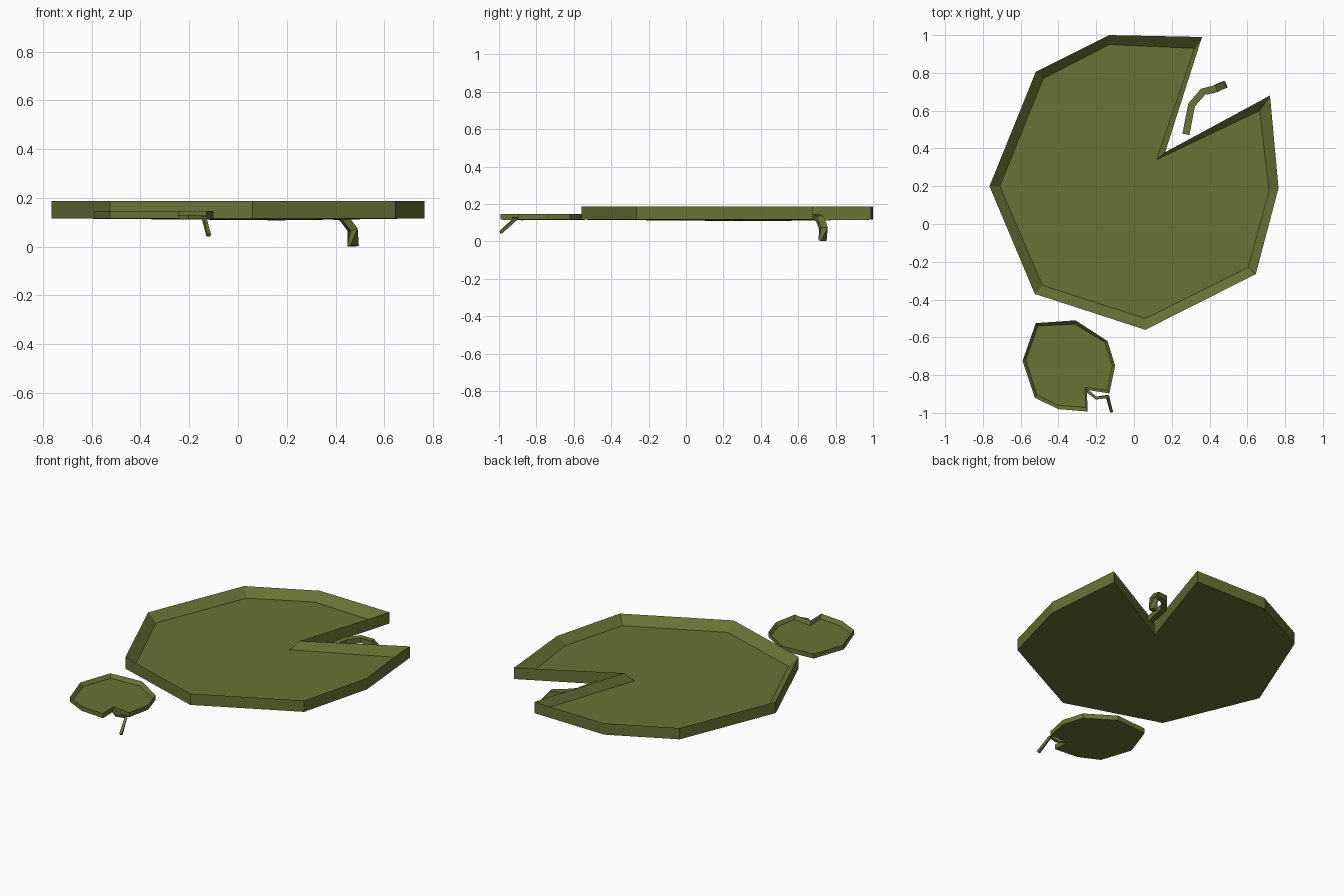
import bpy, bmesh
from mathutils import Vector

if "Cube" in bpy.data.objects:
    bpy.data.objects.remove(bpy.data.objects["Cube"])

green = bpy.data.materials.new("pad_green")
green.diffuse_color = (0.14, 0.17, 0.035, 1)
green.use_nodes = True
green.node_tree.nodes["Principled BSDF"].inputs["Base Color"].default_value = green.diffuse_color


def finish(bm, name):
    bmesh.ops.recalc_face_normals(bm, faces=bm.faces[:])
    mesh = bpy.data.meshes.new(name)
    bm.to_mesh(mesh)
    bm.free()
    mesh.materials.append(green)
    obj = bpy.data.objects.new(name, mesh)
    bpy.context.collection.objects.link(obj)


def bridge(bm, a, b):
    n = len(a)
    for i in range(n):
        j = (i + 1) % n
        bm.faces.new((a[i], a[j], b[j], b[i]))


def pad(name, rim, floor, z_bottom, z_floor, z_rim, dip):
    """Dished leaf; the last point of each outline is the notch apex."""
    bm = bmesh.new()
    low = [bm.verts.new((x, y, z_bottom)) for x, y in rim]
    top = [bm.verts.new((x, y, z_rim)) for x, y in rim]
    inner = [bm.verts.new((x, y, z_floor)) for x, y in floor]
    low[-1].co.z -= dip
    bridge(bm, low, top)
    bridge(bm, top, inner)
    # Floor and underside fan out from the notch
    for ring in (low, inner):
        for i in range(len(ring) - 2):
            bm.faces.new((ring[-1], ring[i], ring[i + 1]))
    finish(bm, name)


def stem(name, path, half_w, half_t):
    """Square tube swept along a bent path."""
    bm = bmesh.new()
    pts = [Vector(p) for p in path]
    rings = []
    for i, p in enumerate(pts):
        t = (pts[min(i + 1, len(pts) - 1)] - pts[max(i - 1, 0)]).normalized()
        side = t.cross(Vector((0, 0, 1))).normalized()
        up = side.cross(t)
        rings.append([bm.verts.new(p + side * half_w * a + up * half_t * b)
                      for a, b in ((-1, -1), (1, -1), (1, 1), (-1, 1))])
    for a, b in zip(rings, rings[1:]):
        bridge(bm, a, b)
    bm.faces.new(rings[0])
    bm.faces.new(rings[-1])
    finish(bm, name)


# Large leaf
pad("large_pad",
    [(0.36, 0.99), (-0.13, 1.0), (-0.52, 0.805), (-0.765, 0.2), (-0.525, -0.37),
     (0.06, -0.56), (0.645, -0.265), (0.765, 0.19), (0.72, 0.68), (0.165, 0.38)],
    [(0.32, 0.93), (-0.13, 0.95), (-0.48, 0.77), (-0.71, 0.2), (-0.485, -0.325),
     (0.06, -0.50), (0.605, -0.23), (0.715, 0.175), (0.665, 0.60), (0.12, 0.34)],
    0.116, 0.135, 0.187, 0.008)

# Small leaf
pad("small_pad",
    [(-0.245, -0.993), (-0.40, -0.98), (-0.525, -0.92), (-0.59, -0.725), (-0.52, -0.525),
     (-0.31, -0.51), (-0.14, -0.62), (-0.10, -0.75), (-0.13, -0.897), (-0.25, -0.878)],
    [(-0.255, -0.972), (-0.40, -0.96), (-0.515, -0.905), (-0.572, -0.72), (-0.508, -0.54),
     (-0.315, -0.53), (-0.155, -0.625), (-0.115, -0.75), (-0.14, -0.88), (-0.26, -0.865)],
    0.116, 0.124, 0.146, 0.003)

# Drooping stems in the notches
stem("large_stem",
     [(0.275, 0.475, 0.125), (0.305, 0.63, 0.128), (0.365, 0.70, 0.13),
      (0.43, 0.715, 0.122), (0.470, 0.735, 0.07), (0.472, 0.730, 0.003)],
     0.019, 0.016)
stem("small_stem",
     [(-0.252, -0.88, 0.122), (-0.20, -0.922, 0.122), (-0.14, -0.913, 0.12),
      (-0.12, -0.992, 0.047)],
     0.008, 0.008)
